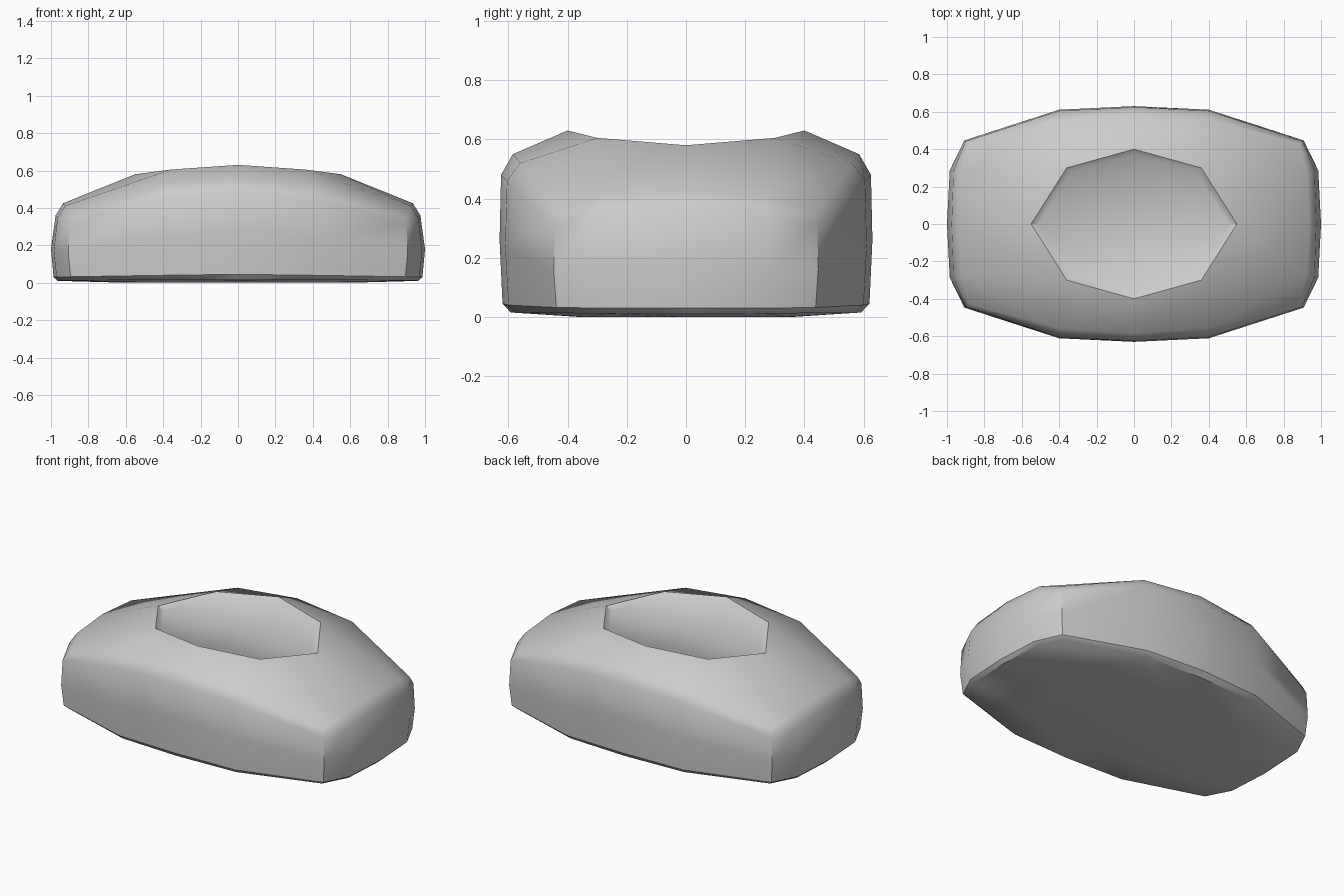
import bpy, bmesh, math

if "Cube" in bpy.data.objects:
    bpy.data.objects.remove(bpy.data.objects["Cube"])

# Quarter loops run from +x to +y: end, end side, corner, long side, long middle
SIDE_LOOPS = [
    [(.965, 0, .01), (.95, .27, .011), (.875, .42, .013), (.39, .575, .014), (0, .592, .015)],
    [(.986, 0, .03), (.97, .28, .03), (.895, .438, .032), (.4, .6, .04), (0, .62, .045)],
    [(1, 0, .18), (.985, .287, .17), (.907, .447, .16), (.4, .611, .235), (0, .63, .26)],
    [(.975, 0, .36), (.965, .285, .345), (.9, .443, .315), (.4, .605, .46), (0, .625, .48)],
    [(.935, 0, .425), (.925, .27, .41), (.883, .428, .358), (.395, .56, .52), (0, .585, .55)],
]
# Three-point quarter loops: end, corner, middle
BASE = [(.6, 0, 0), (.42, .34, 0), (0, .36, 0)]
RIM = [(.55, 0, .58), (.36, .3, .605), (0, .4, .63)]
FLOOR = [(.51, 0, .557), (.335, .28, .585), (0, .37, .607)]

bm = bmesh.new()


def loop(q):
    """Mirror a quarter into a closed counter-clockwise loop."""
    half = q + [(-x, y, z) for x, y, z in q[-2::-1]]
    full = half + [(x, -y, z) for x, y, z in half[-2:0:-1]]
    return [bm.verts.new(p) for p in full]


def bridge(a, b):
    n = len(a)
    for i in range(n):
        j = (i + 1) % n
        bm.faces.new((a[i], a[j], b[j], b[i]))


def reduce_loop(a, b):
    """Join a 16-point loop to an 8-point loop with quads at the corners."""
    for k in range(4):
        o = [a[(4 * k + i) % 16] for i in range(5)]
        c = [b[(2 * k + i) % 8] for i in range(3)]
        bm.faces.new((o[0], o[1], c[1], c[0]))
        bm.faces.new((o[1], o[2], o[3], c[1]))
        bm.faces.new((o[3], o[4], c[2], c[1]))


def fill(a, z):
    """Close an 8-point loop with four quads round a centre point."""
    m = bm.verts.new((0, 0, z))
    for k in range(0, 8, 2):
        bm.faces.new((a[k], a[k + 1], a[(k + 2) % 8], m))


# Rounded side walls
sides = [loop(q) for q in SIDE_LOOPS]
for lower, upper in zip(sides, sides[1:]):
    bridge(lower, upper)

# Flat underside
base = loop(BASE)
reduce_loop(sides[0], base)
fill(base, 0)

# Domed top with a shallow eight-sided recess
rim, floor = loop(RIM), loop(FLOOR)
reduce_loop(sides[-1], rim)
bridge(rim, floor)
fill(floor, .58)

bmesh.ops.recalc_face_normals(bm, faces=bm.faces)
mesh = bpy.data.meshes.new("soap_bar")
bm.to_mesh(mesh)
bm.free()
bar = bpy.data.objects.new("soap_bar", mesh)
bpy.context.collection.objects.link(bar)

# Smooth body, crisp recess edge
bpy.context.view_layer.objects.active = bar
bar.select_set(True)
bpy.ops.object.shade_smooth_by_angle(angle=math.radians(40))
